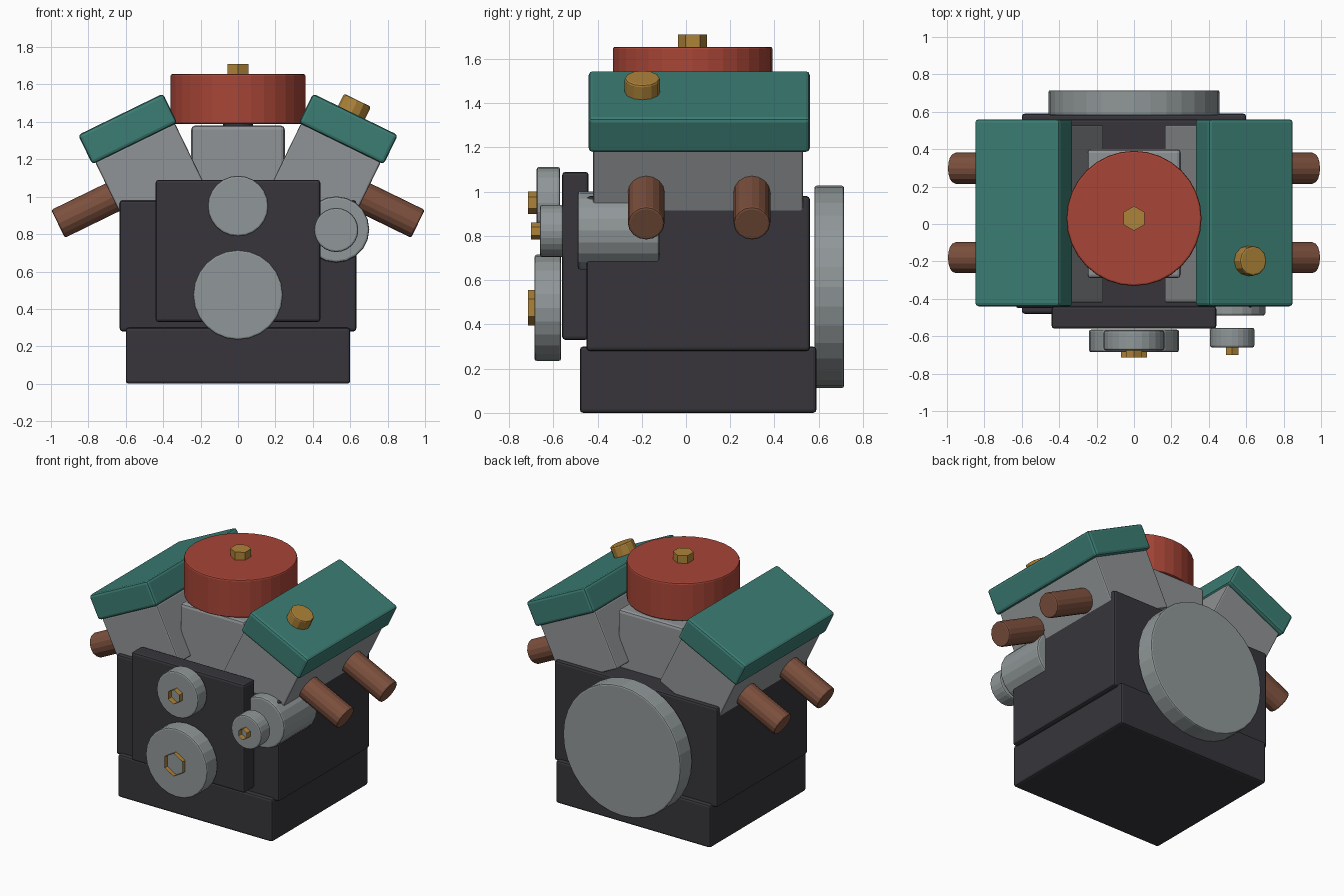
import bpy
import math

cube = bpy.data.objects.get("Cube")
if cube:
    bpy.data.objects.remove(cube, do_unlink=True)


def material(name, rgb):
    mat = bpy.data.materials.new(name)
    mat.use_nodes = True
    mat.diffuse_color = (*rgb, 1)
    mat.node_tree.nodes["Principled BSDF"].inputs["Base Color"].default_value = (*rgb, 1)
    return mat


iron = material("dark iron", (0.038, 0.036, 0.043))
cast = material("cast grey", (0.28, 0.295, 0.305))
steel = material("steel grey", (0.28, 0.31, 0.315))
teal = material("teal paint", (0.045, 0.205, 0.175))
red = material("red paint", (0.39, 0.06, 0.038))
brass = material("brass", (0.42, 0.225, 0.04))
rust = material("rusty brown", (0.2, 0.08, 0.047))


def finish(name, mat, bevel):
    obj = bpy.context.object
    obj.name = obj.data.name = name
    obj.data.materials.append(mat)
    if bevel:
        mod = obj.modifiers.new("edge_bevel", 'BEVEL')
        mod.width = bevel
        mod.segments = 2
        mod.limit_method = 'ANGLE'
        mod.angle_limit = math.radians(40)
    return obj


def box(name, mat, centre, size, bevel=0.015, tilt=0):
    bpy.ops.mesh.primitive_cube_add(size=1, location=centre, rotation=(0, tilt, 0))
    obj = bpy.context.object
    for v in obj.data.vertices:
        v.co = [c * s for c, s in zip(v.co, size)]
    return finish(name, mat, bevel)


def cylinder(name, mat, centre, radius, depth, sides=24, rotation=(0, 0, 0), bevel=0.01, fill='NGON'):
    bpy.ops.mesh.primitive_cylinder_add(vertices=sides, radius=radius, depth=depth, location=centre,
                                        rotation=rotation, end_fill_type=fill)
    return finish(name, mat, bevel)


def disc(name, mat, x, z, radius, y0, y1, **options):
    """Cylinder lying along y."""
    return cylinder(name, mat, (x, (y0 + y1) / 2, z), radius, y1 - y0,
                    rotation=(math.pi / 2, 0, 0), **options)


# Lower body
box("oil_pan", iron, (0, 0.055, 0.15), (1.2, 1.07, 0.3))
box("engine_block", iron, (0, 0.055, 0.63), (1.265, 1.01, 0.7))
box("timing_cover", iron, (0, -0.5, 0.71), (0.88, 0.12, 0.76))
disc("flywheel", steel, 0, 0.57, 0.457, 0.58, 0.715, sides=32)

# Alternator and pulleys, each pulley with a hollow hex nut
disc("alternator", steel, 0.525, 0.825, 0.177, -0.49, -0.12, sides=20, bevel=0.012)
for name, x, z, radius, back, front, nut, nut_front in (
        ("crank", 0, 0.475, 0.24, -0.565, -0.685, 0.08, -0.715),
        ("water_pump", 0, 0.95, 0.162, -0.57, -0.675, 0.05, -0.715),
        ("alternator", 0.525, 0.822, 0.118, -0.555, -0.66, 0.038, -0.7)):
    disc(name + "_pulley", steel, x, z, radius, front, back)
    disc(name + "_nut", brass, x, z, nut, nut_front, front + 0.02, sides=6, bevel=0, fill='NOTHING')

# Intake and air cleaner
box("intake_manifold", cast, (0, 0.055, 1.17), (0.5, 0.69, 0.42), 0.02)
cylinder("carburettor_neck", iron, (0, 0.03, 1.385), 0.08, 0.06, sides=16, bevel=0)
cylinder("air_cleaner", red, (0, 0.03, 1.522), 0.361, 0.266, sides=32)
cylinder("air_cleaner_nut", brass, (0, 0.03, 1.675), 0.066, 0.07, sides=6, bevel=0)

# Cylinder banks: u runs inward along the deck, n runs away from it
TILT = math.radians(26)


def bank_point(side, u, n, y):
    x = n * math.sin(TILT) - u * math.cos(TILT)
    return (side * x, y, u * math.sin(TILT) + n * math.cos(TILT))


for label, side in (("left", 1), ("right", -1)):
    tilt = side * TILT
    box(label + "_cylinder_head", cast, bank_point(side, 0.07, 1.2, 0.055),
        (0.474, 0.95, 0.4), 0.01, tilt)
    box(label + "_valve_cover", teal, bank_point(side, 0.067, 1.483, 0.06),
        (0.505, 1.0, 0.174), 0.018, tilt)
    for place, y in (("front", -0.18), ("rear", 0.298)):
        cylinder(f"{label}_{place}_exhaust_pipe", rust, bank_point(side, -0.29, 1.19, y),
                 0.083, 0.4, sides=16, rotation=(0, tilt + math.pi / 2, 0))

cylinder("oil_filler_cap", brass, bank_point(1, 0.09, 1.6, -0.197), 0.08, 0.085, sides=12,
         rotation=(0, TILT, 0))
